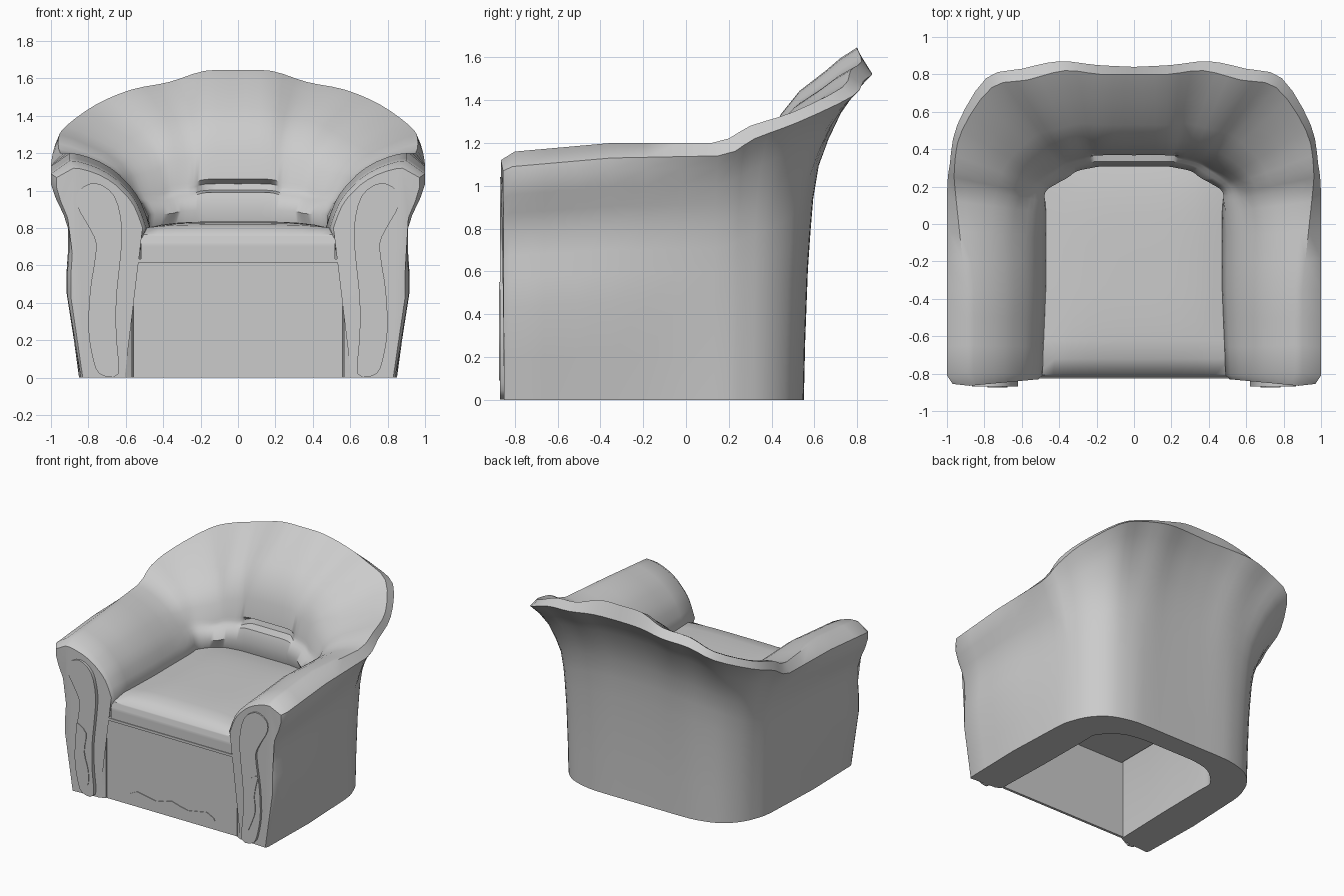
import bpy, bmesh
from mathutils import Vector

if "Cube" in bpy.data.objects:
    bpy.data.objects.remove(bpy.data.objects["Cube"])


def finish(name, bm, angle=0.6):
    bmesh.ops.recalc_face_normals(bm, faces=bm.faces)
    me = bpy.data.meshes.new(name)
    bm.to_mesh(me)
    bm.free()
    ob = bpy.data.objects.new(name, me)
    bpy.context.collection.objects.link(ob)
    bpy.ops.object.select_all(action='DESELECT')
    bpy.context.view_layer.objects.active = ob
    ob.select_set(True)
    bpy.ops.object.shade_smooth_by_angle(angle=angle)
    return ob


def catmull(a, b, c, d, t):
    return [0.5 * (2*q + (r-p)*t + (2*p-5*q+4*r-s)*t*t + (3*q-p-3*r+s)*t**3)
            for p, q, r, s in zip(a, b, c, d)]


def mix(a, b, t):
    return a + (b - a) * t


def ramp(v, lo, hi):
    return min(1, max(0, (v - lo) / (hi - lo)))


# Upholstered shell: stations from the front of one arm to the middle of the back
# base x y | rim edge x y z | rim top x y z | seat line x y
stations = [
    (.83, -.85, .97, -.855, 1.07, .88, -.865, 1.12, .51, -.83),
    (.84, -.83, 1.0, -.81, 1.09, .90, -.80, 1.16, .49, -.81),
    (.85, -.35, 1.0, -.35, 1.13, .90, -.35, 1.20, .47, -.35),
    (.83, .13, 1.0, .15, 1.14, .95, .12, 1.20, .47, .06),
    (.80, .27, .985, .32, 1.22, .96, .30, 1.28, .48, .17),
    (.74, .39, .945, .53, 1.30, .92, .50, 1.345, .44, .22),
    (.63, .49, .79, .78, 1.42, .76, .73, 1.46, .37, .28),
    (.47, .54, .60, .83, 1.49, .57, .77, 1.54, .32, .31),
    (.33, .55, .40, .87, 1.52, .37, .82, 1.58, .23, .33),
    (.17, .55, .20, .85, 1.54, .18, .80, 1.64, .17, .335),
    (0, .55, 0, .84, 1.54, 0, .80, 1.645, 0, .335)]

# Section shapes: outer wall (height, flare arm, flare back), inner side (run, drop)
outer = [(0, 0, 0), (.18, .2, .02), (.4, .45, .06), (.52, .45, .1), (.62, .4, .14),
         (.72, .4, .22), (.8, .58, .36), (.88, .84, .54), (.95, 1, .77), (1, 1, 1)]
arm_in = [(.1, .01), (.23, .05), (.37, .11), (.5, .19), (.61, .28), (.7, .38),
          (.77, .46), (.83, .55), (.88, .64), (.94, .8), (1, 1)]
back_in = [(.17, .06), (.32, .13), (.58, .24), (.77, .37), (.88, .52), (.93, .69),
           (.94, .72), (.96, .76), (1, .775), (1.06, .88), (1, 1)]


def section(s):
    bx, by, rx, ry, rz, tx, ty, tz, sx, sy = s
    B, R, T, S = Vector((bx, by)), Vector((rx, ry)), Vector((tx, ty)), Vector((sx, sy))
    # blend from arm shape to back shape, and depth of the slot in the back
    w_out, w_in, slot = ramp(ry, -.4, .2), ramp(sy, .02, .27), ramp(-sx, -.23, -.17)
    pts = []
    for t, fa, fb in outer:
        p = B + (R - B) * mix(fa, fb, w_out)
        pts.append((p.x, p.y, t * rz))
    pts.append((tx, ty, tz))
    for i, (a, b) in enumerate(zip(arm_in, back_in)):
        p = T + (S - T) * mix(a[0], b[0], w_in)
        if i in (6, 7):
            p.y += .05 * slot
        pts.append((p.x, p.y, tz + (.8 - tz) * mix(a[1], b[1], w_in)))
    inner = S.lerp(B, .3 if sy < -.82 else .22)
    pts += [(inner.x, inner.y, .62), (inner.x, inner.y, 0)]
    return pts


dense = []
n = len(stations)
for i in range(n - 1):
    q = [stations[max(i-1, 0)], stations[i], stations[i+1], stations[min(i+2, n-1)]]
    steps = 1 if i == 0 else 3
    for j in range(steps):
        # straight arms, curved back
        p = catmull(*q, j / steps) if i > 2 else [mix(a, b, j / steps) for a, b in zip(q[1], q[2])]
        dense.append(section(p))
dense.append(section(stations[-1]))
dense += [[(-x, y, z) for x, y, z in sec] for sec in dense[-2::-1]]

bm = bmesh.new()
rings = [[bm.verts.new(p) for p in sec] for sec in dense]
for a, b in zip(rings, rings[1:]):
    for i in range(len(a)):
        j = (i + 1) % len(a)
        bm.faces.new((a[i], a[j], b[j], b[i]))
caps = [bm.faces.new(rings[0]), bm.faces.new(rings[-1])]
bmesh.ops.triangulate(bm, faces=caps)
finish("arms_and_back", bm, .75)


# Blocks: seat cushion, board under it and front panel
def block(name, x, y0, y1, z0, z1, cuts=0, shape=None):
    bm = bmesh.new()
    bmesh.ops.create_cube(bm, size=2)
    if cuts:
        bmesh.ops.subdivide_edges(bm, edges=bm.edges[:], cuts=cuts, use_grid_fill=True)
    for v in bm.verts:
        u = v.co.copy()
        v.co = (u.x * x, mix(y0, y1, (u.y+1)/2), mix(z0, z1, (u.z+1)/2))
        if shape:
            shape(u, v.co)
    return finish(name, bm, .9)


def seat_shape(u, co):
    # wider at the front, domed on top, rolled over at the front edge
    if u.y < -.6:
        co.x *= 1 + .06 * (-u.y - .6) / .4
    if u.z > 0:
        co.z += u.z * .035 * (1 - u.x**4) * (1 - u.y**4)
        if u.y < -.95:
            co.z -= .035 * u.z
            co.y += .012 * u.z


block("seat_cushion", .49, -.82, .36, .63, .80, 11, seat_shape)
block("seat_edge_board", .545, -.825, .36, .615, .635)
block("front_panel", .56, -.81, -.79, 0, .625)


# Flat decorative plates facing the front
def plate(name, pts, y0, y1, sides=(1,), smooth=True):
    if smooth:
        m = len(pts)
        pts = [catmull(pts[i-1], pts[i], pts[(i+1) % m], pts[(i+2) % m], j / 3)
               for i in range(m) for j in range(3)]
    for s in sides:
        bm = bmesh.new()
        front = bm.faces.new([bm.verts.new((s*x, y0, z)) for x, z in pts])
        res = bmesh.ops.extrude_face_region(bm, geom=[front])
        for v in res['geom']:
            if isinstance(v, bmesh.types.BMVert):
                v.co.y = y1
        suffix = "" if len(sides) == 1 else ("_right" if s > 0 else "_left")
        finish(name + suffix, bm)


panel = [(.64, .02), (.65, .22), (.65, .42), (.63, .62), (.62, .8), (.66, .97), (.76, 1.04),
         (.85, 1.0), (.86, .92), (.80, .81), (.76, .72), (.77, .6), (.79, .47), (.80, .27),
         (.78, .12), (.74, .02)]
plate("arm_front_panel", panel, -.868, -.83, (1, -1))
leaf = [(.78, .55), (.70, .49), (.715, .34), (.68, .2), (.685, .09), (.73, .18), (.76, .28),
        (.75, .38), (.765, .47)]
plate("arm_front_inlay", leaf, -.873, -.84, (1, -1))
wave = [(-.37, .07), (.37, .07), (.36, .09), (.3, .12), (.14, .09), (.07, .105), (0, .125),
        (-.07, .105), (-.14, .09), (-.3, .12), (-.36, .09)]
plate("front_panel_trim", wave, -.815, -.80, smooth=False)
